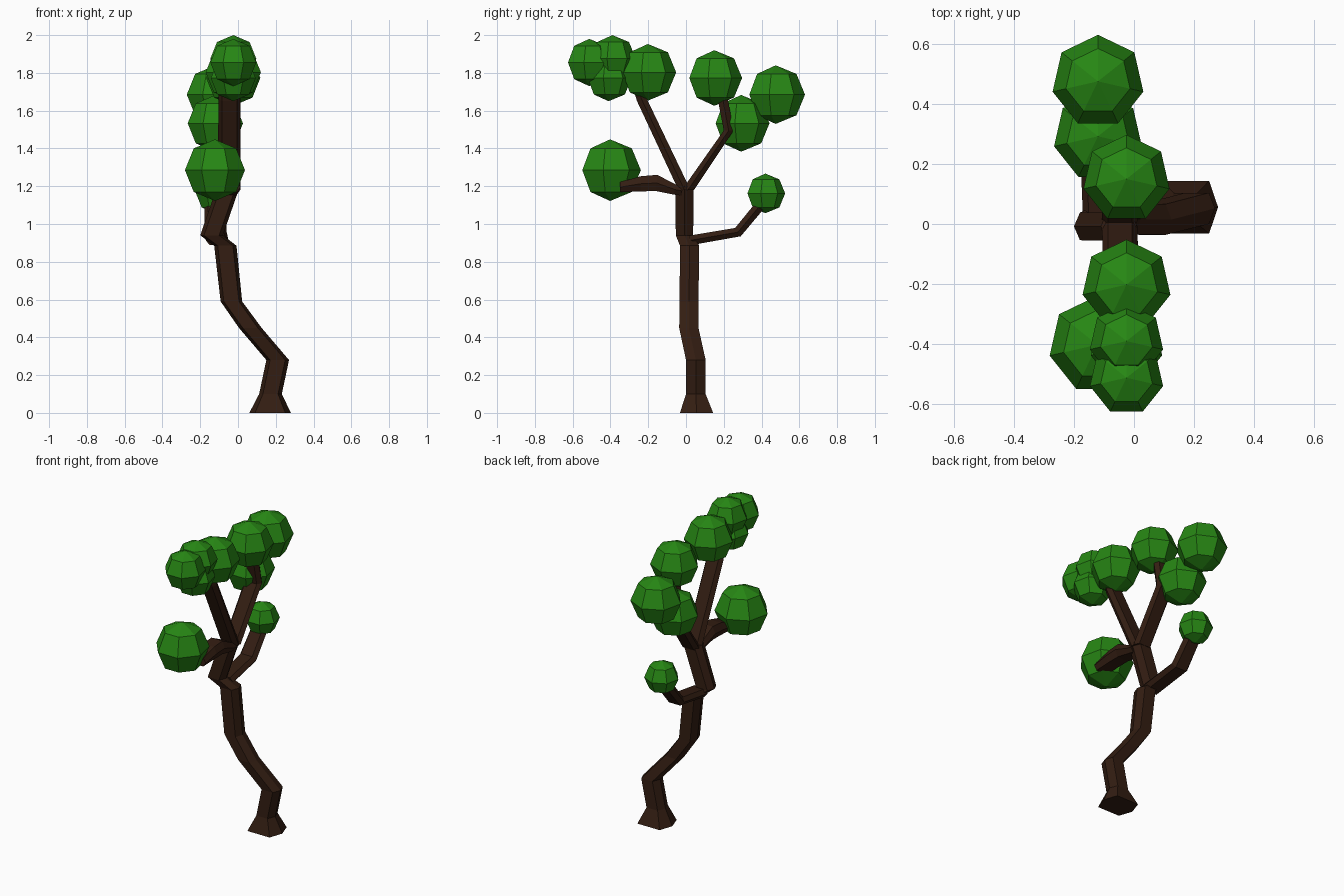
import bpy, bmesh
from math import sin, cos, pi, tau
from mathutils import Vector


def material(name, rgb):
    m = bpy.data.materials.new(name)
    m.diffuse_color = (*rgb, 1)
    return m


BARK = material("bark", (0.033, 0.0125, 0.006))
LEAF = material("leaf", (0.02, 0.24, 0.007))


def finish(bm, name, mat):
    bmesh.ops.recalc_face_normals(bm, faces=bm.faces)
    me = bpy.data.meshes.new(name)
    bm.to_mesh(me)
    bm.free()
    me.materials.append(mat)
    ob = bpy.data.objects.new(name, me)
    bpy.context.collection.objects.link(ob)
    return ob


def hex_tube(name, rings):
    """Six-sided tube; each ring is centre, side half width, flat-edge half length, depth vector (y, z)."""
    bm = bmesh.new()
    loops = []
    for c, a, e, d in rings:
        c, d = Vector(c), Vector((0, *d))
        offs = [(a, 0), (e, 1), (-e, 1), (-a, 0), (-e, -1), (e, -1)]
        loops.append([bm.verts.new(c + Vector((x, 0, 0)) + d * s) for x, s in offs])
    for p, q in zip(loops, loops[1:]):
        for i in range(6):
            j = (i + 1) % 6
            bm.faces.new((p[i], p[j], q[j], q[i]))
    bm.faces.new(loops[0])
    bm.faces.new(loops[-1])
    return finish(bm, name, BARK)


def leaf_ball(name, centre, r, sides=7):
    """Seven-sided ball with four bands, one corner towards +y."""
    bm = bmesh.new()
    c = Vector(centre)
    top, bottom = (bm.verts.new(c + Vector((0, 0, s * r))) for s in (1, -1))
    loops = []
    for lat in (pi / 4, 0, -pi / 4):
        loops.append([bm.verts.new(c + r * Vector((cos(lat) * cos(pi / 2 + tau * i / sides),
                                                   cos(lat) * sin(pi / 2 + tau * i / sides),
                                                   sin(lat)))) for i in range(sides)])
    for i in range(sides):
        j = (i + 1) % sides
        bm.faces.new((top, loops[0][i], loops[0][j]))
        bm.faces.new((bottom, loops[2][j], loops[2][i]))
        for p, q in zip(loops, loops[1:]):
            bm.faces.new((p[i], q[i], q[j], p[j]))
    return finish(bm, name, LEAF)


# Crooked trunk with a flared foot
hex_tube("trunk", [
    ((0.17, 0.056, 0.0), 0.11, 0.08, (0.088, 0)),
    ((0.172, 0.052, 0.1), 0.06, 0.04, (0.052, 0)),
    ((0.21, 0.052, 0.28), 0.06, 0.04, (0.052, 0)),
    ((0.065, 0.015, 0.45), 0.06, 0.04, (0.051, 0)),
    ((-0.035, 0.016, 0.59), 0.057, 0.04, (0.05, 0)),
    ((-0.067, 0.019, 0.885), 0.059, 0.04, (0.051, 0)),
    ((-0.14, -0.008, 0.94), 0.06, 0.04, (0.046, 0)),
    ((-0.05, -0.008, 1.2), 0.06, 0.04, (0.048, 0)),
])

# Flattened branches
hex_tube("low_back_branch", [
    ((-0.11, 0.02, 0.913), 0.06, 0.04, (-0.006, 0.025)),
    ((-0.12, 0.275, 0.957), 0.06, 0.04, (-0.015, 0.022)),
    ((-0.12, 0.41, 1.12), 0.055, 0.037, (-0.022, 0.016)),
])
hex_tube("low_front_branch", [
    ((-0.05, -0.02, 1.175), 0.058, 0.04, (0.0, 0.025)),
    ((-0.045, -0.06, 1.183), 0.058, 0.04, (0.006, 0.027)),
    ((-0.045, -0.155, 1.217), 0.058, 0.04, (0.002, 0.043)),
    ((-0.045, -0.24, 1.213), 0.058, 0.04, (0.002, 0.04)),
    ((-0.045, -0.35, 1.195), 0.058, 0.04, (0.0, 0.027)),
])
hex_tube("high_front_branch", [
    ((-0.047, -0.008, 1.18), 0.059, 0.04, (0.032, 0)),
    ((-0.045, -0.235, 1.66), 0.059, 0.04, (0.025, 0.008)),
    ((-0.045, -0.255, 1.71), 0.055, 0.037, (0.02, 0.008)),
])
hex_tube("high_back_branch", [
    ((-0.047, 0.01, 1.18), 0.059, 0.04, (0.032, 0)),
    ((-0.045, 0.226, 1.495), 0.059, 0.04, (0.026, 0.0)),
    ((-0.045, 0.195, 1.66), 0.056, 0.037, (0.026, 0.004)),
])

# Leaf clusters
for i, (x, y, z, r) in enumerate([
    (-0.025, -0.512, 1.855, 0.125),
    (-0.025, -0.39, 1.875, 0.125),
    (-0.025, -0.41, 1.772, 0.122),
    (-0.025, -0.202, 1.803, 0.15),
    (-0.025, 0.15, 1.773, 0.147),
    (-0.12, 0.475, 1.685, 0.155),
    (-0.12, 0.292, 1.533, 0.15),
    (-0.12, 0.42, 1.162, 0.105),
    (-0.122, -0.402, 1.285, 0.163),
]):
    leaf_ball(f"leaf_cluster_{i + 1}", (x, y, z), r)
